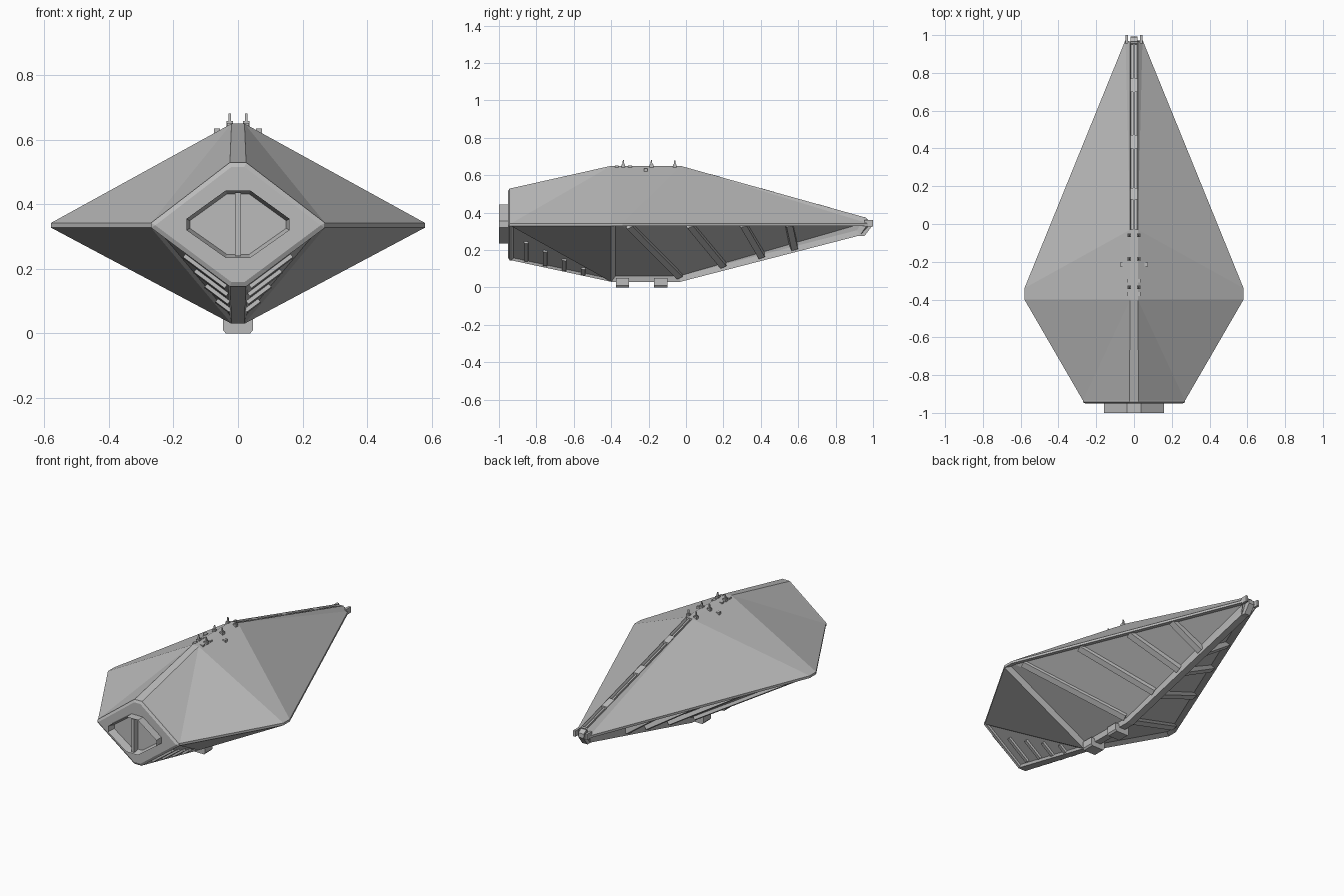
import bpy, bmesh
from mathutils import Vector as V

if "Cube" in bpy.data.objects:
    bpy.data.objects.remove(bpy.data.objects["Cube"])

grey = bpy.data.materials.new("hull_grey")
grey.use_nodes = True
GREY = (0.5, 0.5, 0.5, 1)
grey.diffuse_color = GREY
grey.node_tree.nodes["Principled BSDF"].inputs["Base Color"].default_value = GREY


def finish(bm, name):
    mesh = bpy.data.meshes.new(name)
    bm.to_mesh(mesh)
    bm.free()
    mesh.materials.append(grey)
    obj = bpy.data.objects.new(name, mesh)
    bpy.context.collection.objects.link(obj)
    return obj


def solid(name, points):
    """Convex solid around a few corner points."""
    bm = bmesh.new()
    for p in points:
        bm.verts.new(p)
    bmesh.ops.convex_hull(bm, input=bm.verts)
    bmesh.ops.dissolve_limit(bm, angle_limit=0.01, verts=bm.verts, edges=bm.edges)
    return finish(bm, name)


def box(name, x, y, z):
    return solid(name, [(a, b, c) for a in x for b in y for c in z])


def beam(name, p, q, normal, width, height, sink=0.02):
    """Bar from p to q with a narrower outer face."""
    side = (q - p).normalized().cross(normal) * width / 2
    pts = []
    for e in (p, q):
        for s in (-1, 1):
            pts += [e + side * s - normal * sink, e + side * s * 0.75 + normal * height]
    return solid(name, pts)


def prism(name, outline, y0, y1, rim, depth):
    """Outline in x and z drawn along y, with its front face inset."""
    bm = bmesh.new()
    front = bm.faces.new([bm.verts.new((x, y0, z)) for x, z in outline])
    back = bm.faces.new([bm.verts.new((x, y1, z)) for x, z in reversed(outline)])
    n = len(outline)
    for i in range(n):
        j = (i + 1) % n
        bm.faces.new([front.verts[j], front.verts[i], back.verts[n - 1 - i], back.verts[n - 1 - j]])
    bmesh.ops.recalc_face_normals(bm, faces=bm.faces)
    bmesh.ops.inset_region(bm, faces=[front], thickness=rim, depth=depth, use_even_offset=True)
    return finish(bm, name)


# Hull landmarks on the left half
TOP, LOW = 0.342, 0.328
P = {
    "ridge_front": (0.025, -0.935, 0.53), "ridge_a": (0.02, -0.4, 0.65),
    "ridge_b": (0.02, -0.03, 0.65), "ridge_nose": (0.02, 0.965, 0.372),
    "up_front": (0.27, -0.935, TOP), "up_a": (0.58, -0.4, TOP),
    "up_b": (0.58, -0.34, TOP), "up_nose": (0.045, 0.975, TOP),
    "low_front": (0.27, -0.935, LOW), "low_a": (0.58, -0.4, LOW),
    "low_b": (0.58, -0.34, LOW), "low_nose": (0.045, 0.975, LOW),
    "keel_front": (0.025, -0.935, 0.145), "keel_a": (0.02, -0.4, 0.03),
    "keel_b": (0.02, -0.03, 0.03), "keel_nose": (0.02, 0.93, 0.278),
}
P = {k: V(v) for k, v in P.items()}


def mirrored(v, s):
    return V((v.x * s, v.y, v.z))


# Faceted hull with sunken lower panels and a ridge channel
bm = bmesh.new()
corner = {(k, s): bm.verts.new(mirrored(v, s)) for k, v in P.items() for s in (1, -1)}
aft_panels, bow_panels = [], []
for s in (1, -1):
    def face(*names):
        return bm.faces.new([corner[n, s] for n in names])
    for side, spine in (("up", "ridge"), ("low", "keel")):
        face(side + "_front", side + "_a", spine + "_a")
        bow = face(side + "_front", spine + "_a", spine + "_front")
        mid = face(side + "_a", side + "_b", spine + "_b", spine + "_a")
        aft = [face(side + "_b", side + "_nose", spine + "_b"),
               face(side + "_nose", spine + "_nose", spine + "_b")]
        if side == "low":
            aft_panels.append([mid] + aft)
            bow_panels.append([bow])
    for a, b in (("front", "a"), ("a", "b"), ("b", "nose")):
        face("up_" + a, "up_" + b, "low_" + b, "low_" + a)
for spine in ("ridge", "keel"):
    for a, b in (("front", "a"), ("a", "b"), ("b", "nose")):
        f = bm.faces.new([corner[spine + "_" + a, 1], corner[spine + "_" + b, 1],
                          corner[spine + "_" + b, -1], corner[spine + "_" + a, -1]])
        if spine == "ridge" and b == "nose":
            channel = f
ring = ("ridge", "up", "low", "keel")
for end in ("front", "nose"):
    bm.faces.new([corner[r + "_" + end, 1] for r in ring]
                 + [corner[r + "_" + end, -1] for r in reversed(ring)])
bmesh.ops.recalc_face_normals(bm, faces=bm.faces)
for region, rim, depth in ([(p, 0.022, -0.022) for p in aft_panels]
                           + [(p, 0.012, -0.01) for p in bow_panels]
                           + [([channel], 0.005, -0.015)]):
    bmesh.ops.inset_region(bm, faces=region, thickness=rim, depth=depth, use_even_offset=True)
finish(bm, "hull")

# Ribs across the lower panels
aft_n = (P["low_nose"] - P["low_b"]).cross(P["keel_b"] - P["low_b"]).normalized()
bow_n = (P["keel_front"] - P["low_front"]).cross(P["keel_a"] - P["low_front"]).normalized()
aft_n, bow_n = [n if n.z < 0 else -n for n in (aft_n, bow_n)]
for s, tag in ((1, "left"), (-1, "right")):
    for i, (t, u) in enumerate(((0.02, 0.01), (0.27, 0.25), (0.49, 0.46), (0.68, 0.64))):
        p = P["low_b"].lerp(P["low_nose"], t)
        q = P["keel_b"].lerp(P["keel_nose"], u)
        p, q = p.lerp(q, 0.05), q.lerp(p, 0.04)
        n = mirrored(aft_n, s)
        beam(f"aft_rib_{tag}_{i}", mirrored(p, s) - n * 0.02, mirrored(q, s) - n * 0.02,
             n, 0.045, 0.013)
    for i in range(4):
        t = 0.15 + 0.19 * i
        p = P["low_front"].lerp(P["keel_a"], t)
        q = P["keel_front"].lerp(P["keel_a"], t)
        p, q = p.lerp(q, 0.3), q.lerp(p, 0.08)
        n = mirrored(bow_n, s)
        beam(f"bow_rib_{tag}_{i}", mirrored(p, s) - n * 0.01, mirrored(q, s) - n * 0.01,
             n, 0.028, 0.012)

# Front plate and hollow nozzle with its divider
plate = [(0.025, 0.53), (0.27, 0.342), (0.27, 0.328), (0.025, 0.145),
         (-0.025, 0.145), (-0.27, 0.328), (-0.27, 0.342), (-0.025, 0.53)]
prism("front_plate", plate, -0.943, -0.93, 0.014, 0.008)
nozzle = [(0.038, 0.443), (0.16, 0.355), (0.16, 0.32), (0.038, 0.234),
          (-0.038, 0.234), (-0.16, 0.32), (-0.16, 0.355), (-0.038, 0.443)]
prism("front_nozzle", nozzle, -1.0, -0.94, 0.011, -0.045)
box("nozzle_divider", (-0.009, 0.009), (-0.995, -0.945), (0.24, 0.437))

# Panels covering parts of the ridge channel
for i, (y0, y1) in enumerate(((0.13, 0.19), (0.4, 0.47), (0.7, 0.77))):
    a, b = [P["ridge_b"].lerp(P["ridge_nose"], (y + 0.03) / 0.995) for y in (y0, y1)]
    solid(f"ridge_cover_{i}", [(x, e.y, e.z + dz) for e in (a, b)
                               for x in (-0.018, 0.018) for dz in (-0.025, 0.001)])
solid("channel_conduit", [(x, e.y, e.z + dz) for e in (P["ridge_b"], P["ridge_nose"])
                          for x in (-0.005, 0.005) for dz in (-0.02, -0.006)])

# Landing clamps under the keel
for i, (y0, y1) in enumerate(((-0.375, -0.305), (-0.17, -0.1))):
    solid(f"keel_clamp_{i}", [(x * s, y, z) for s in (-1, 1) for y in (y0, y1)
                              for x, z in ((0.038, 0.0), (0.046, 0.01), (0.046, 0.05))])

# Masts, brackets and ridge fittings
for s, tag in ((1, "left"), (-1, "right")):
    x = 0.025 * s
    for i, y in enumerate((-0.335, -0.185, -0.06)):
        box(f"mast_base_{tag}_{i}", (x - 0.01, x + 0.01), (y - 0.01, y + 0.01), (0.635, 0.658))
        solid(f"mast_{tag}_{i}", [(x + a, y + b, 0.65) for a in (-0.004, 0.004) for b in (-0.007, 0.007)]
              + [(x + a, y + b, 0.682) for a in (-0.004, 0.004) for b in (-0.002, 0.002)])
    for i, y in enumerate((-0.37, -0.3)):
        box(f"ridge_lug_{tag}_{i}", (x - 0.009, x + 0.009), (y - 0.01, y + 0.01), (0.63, 0.652))
    box(f"ridge_sensor_{tag}", (0.055 * s, 0.075 * s), (-0.225, -0.205), (0.612, 0.635))
    # Tail prongs
    box(f"tail_prong_{tag}", (0.032 * s, 0.046 * s), (0.955, 1.0), (0.325, 0.36))
solid("tail_cap", [(x, y, z) for x in (-0.018, 0.018)
                   for y, z in ((0.92, 0.276), (0.955, 0.376), (0.99, 0.35), (0.992, 0.325), (0.955, 0.276))])
